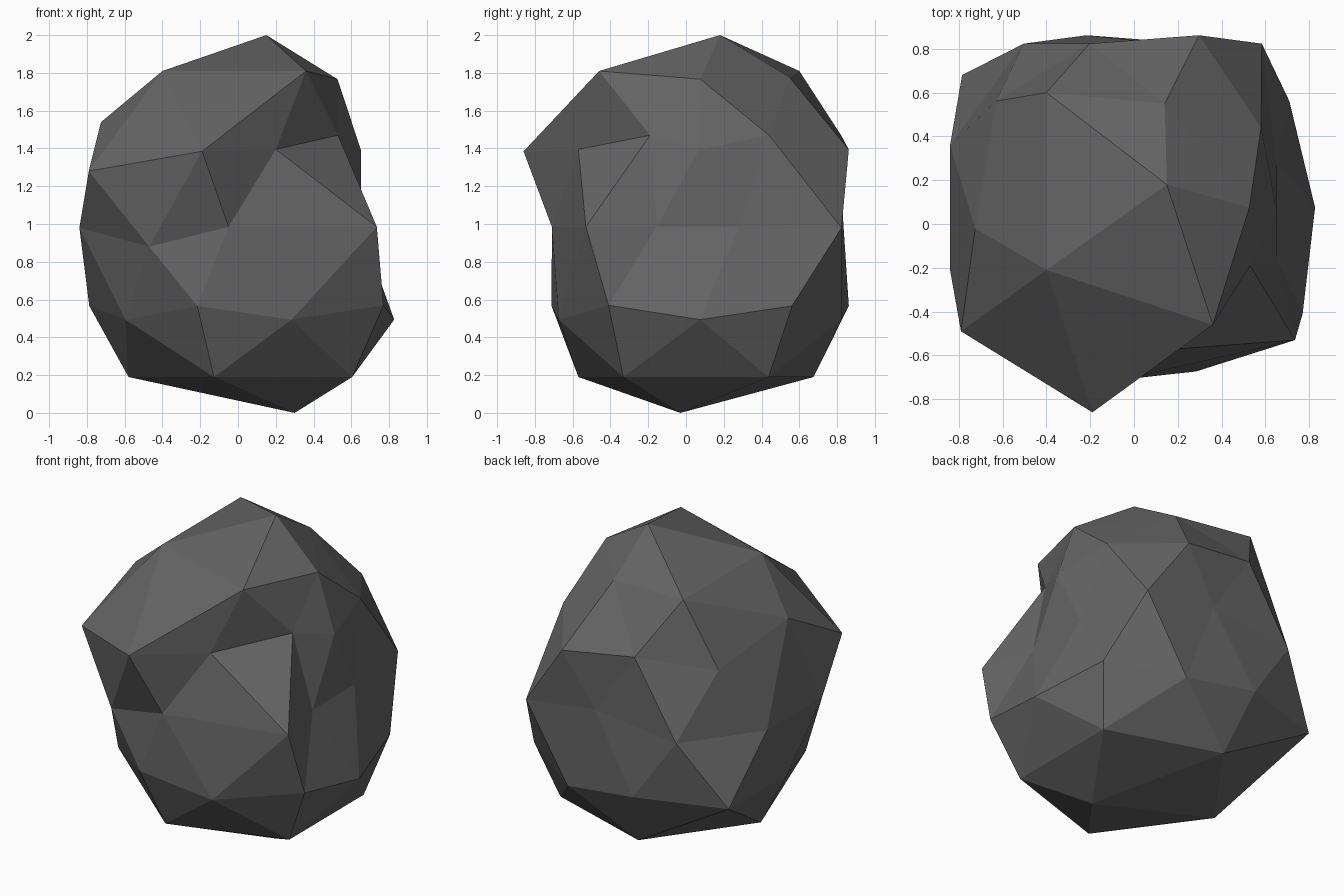
import bpy
import bmesh
import math
from mathutils import Vector

# Rock: a two-level icosphere with dented and pulled corners
SCALE = 0.925
CENTRE = Vector((0.04, 0.075, 0.98))

# Moved corners, keyed by (height level, azimuth in degrees)
MOVED = {
    # poles
    (100, 0): (0.15, 0.18, 2.0),
    (-100, 0): (0.30, -0.03, 0.0),
    # crown ring
    (85, -72): (0.36, -0.46, 1.81),
    (85, -144): (-0.40, -0.21, 1.81),
    (85, 144): (-0.40, 0.60, 1.81),
    (85, 72): (0.14, 0.55, 1.775),
    # shoulder
    (53, -108): (-0.19, -0.86, 1.385),
    (53, -36): (0.53, -0.19, 1.47),
    (53, 36): (0.58, 0.44, 1.47),
    (53, 180): (-0.725, -0.02, 1.54),
    (45, -72): (0.20, -0.57, 1.395),
    (45, -144): (-0.79, -0.49, 1.28),
    (45, 0): (0.65, 0.07, 1.395),
    # waist
    (0, -90): (-0.05, -0.71, 0.985),
    (0, -126): (-0.47, -0.64, 0.88),
    (0, -54): (0.735, -0.53, 0.985),
    (0, -18): (0.65, -0.155, 0.985),
    (0, 18): (0.65, 0.28, 0.985),
    (0, 90): (0.08, 0.83, 1.05),
    # lower side
    (-45, -36): (0.77, -0.41, 0.57),
    (-53, 144): (-0.785, 0.68, 0.57),
}


def place(co):
    level = round(co.z * 100)
    flat = math.hypot(co.x, co.y) < 0.01
    azimuth = 0 if flat else round(math.degrees(math.atan2(co.y, co.x)))
    if azimuth == -180:
        azimuth = 180
    if (level, azimuth) in MOVED:
        return Vector(MOVED[level, azimuth])
    if level == -85:  # widened foot ring
        return Vector((co.x * 1.245 + 0.075, co.y * 1.245 + 0.053, 0.19))
    return co * SCALE + CENTRE


bm = bmesh.new()
bmesh.ops.create_icosphere(bm, subdivisions=2, radius=1.0)
for v in bm.verts:
    v.co = place(v.co.copy())
bmesh.ops.recalc_face_normals(bm, faces=bm.faces)

mesh = bpy.data.meshes.new("rock")
bm.to_mesh(mesh)
bm.free()

stone = bpy.data.materials.new("dark_grey_stone")
stone.diffuse_color = (0.13, 0.13, 0.13, 1.0)
mesh.materials.append(stone)

rock = bpy.data.objects.new("rock", mesh)
bpy.context.collection.objects.link(rock)
